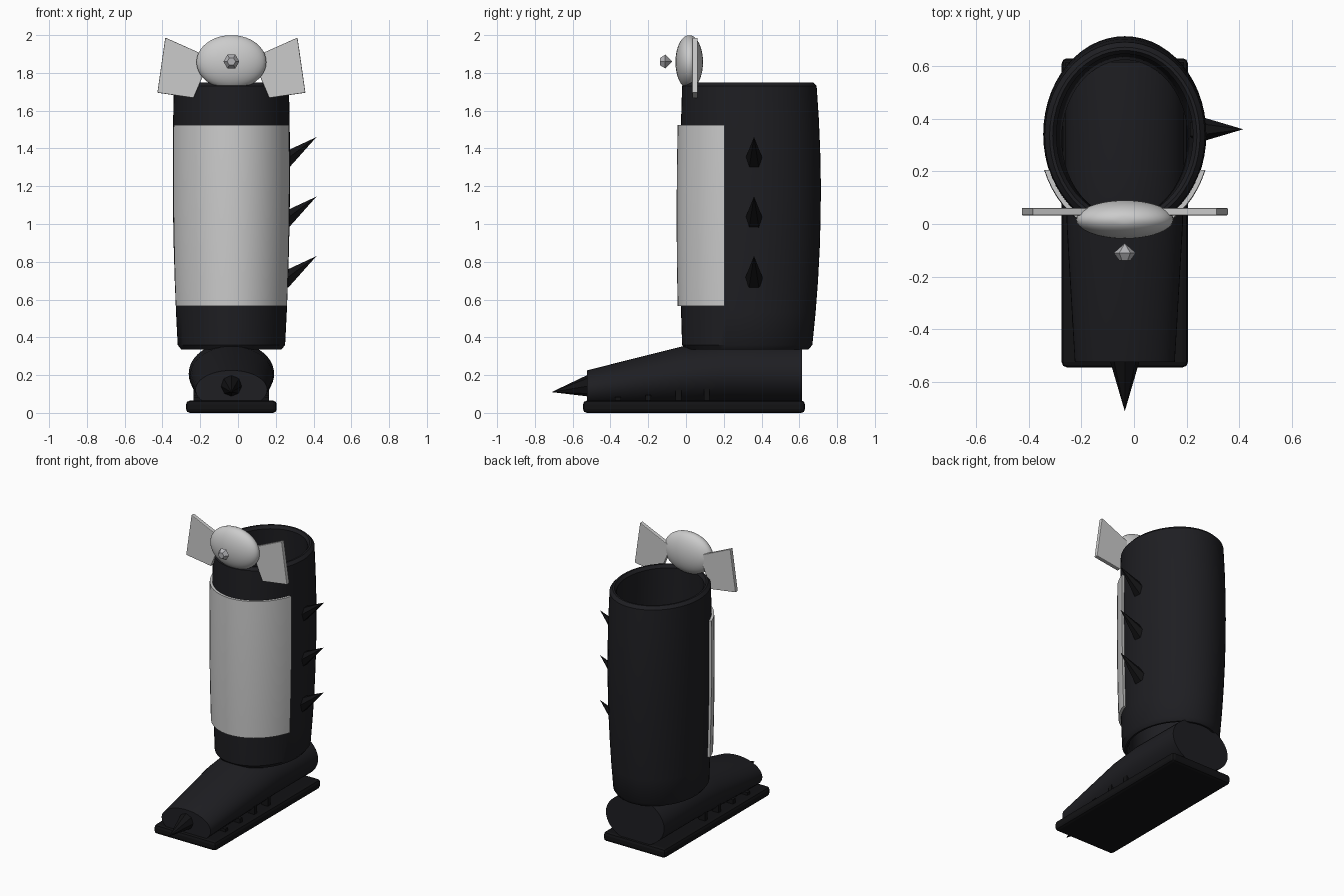
import bpy, bmesh, math
from mathutils import Vector

if "Cube" in bpy.data.objects:
    bpy.data.objects.remove(bpy.data.objects["Cube"])

CX = -0.035  # centre line of the boot


def material(name, c):
    m = bpy.data.materials.new(name)
    m.diffuse_color = (*c, 1)
    m.use_nodes = True
    m.node_tree.nodes["Principled BSDF"].inputs["Base Color"].default_value = m.diffuse_color
    return m


BLACK = material("black_leather", (0.013, 0.013, 0.016))
SOLE = material("black_rubber", (0.006, 0.006, 0.007))
GREY = material("pale_grey", (0.72, 0.72, 0.74))
WHITE = material("white", (0.85, 0.85, 0.86))
GEM = material("gem_grey", (0.45, 0.45, 0.47))


def make(name, verts, faces, mat, smooth=True, bevel=0):
    bm = bmesh.new()
    vs = [bm.verts.new(v) for v in verts]
    for f in faces:
        bm.faces.new([vs[i] for i in f])
    bmesh.ops.recalc_face_normals(bm, faces=bm.faces)
    me = bpy.data.meshes.new(name)
    bm.to_mesh(me)
    bm.free()
    ob = bpy.data.objects.new(name, me)
    bpy.context.collection.objects.link(ob)
    me.materials.append(mat)
    if bevel:
        b = ob.modifiers.new("bevel", 'BEVEL')
        b.width, b.segments = bevel, 2
    if smooth:
        bpy.ops.object.select_all(action='DESELECT')
        ob.select_set(True)
        bpy.context.view_layer.objects.active = ob
        bpy.ops.object.shade_smooth_by_angle(angle=math.radians(35))
    return ob


def loft(name, rings, mat, closed=False, caps=False, **kw):
    n, m = len(rings[0]), len(rings)
    verts = [p for r in rings for p in r]
    faces = []
    for i in range(m if closed else m - 1):
        a, b = i * n, ((i + 1) % m) * n
        faces += [(a + j, a + (j + 1) % n, b + (j + 1) % n, b + j) for j in range(n)]
    if caps:
        faces += [tuple(range(n)), tuple(range((m - 1) * n, m * n))]
    return make(name, verts, faces, mat, **kw)


def box(name, x0, x1, y0, y1, z0, z1, mat, bevel=0):
    rings = [[(x0, y0, z), (x1, y0, z), (x1, y1, z), (x0, y1, z)] for z in (z0, z1)]
    return loft(name, rings, mat, caps=True, smooth=False, bevel=bevel)


def spike(name, base, tip, r, mat, n=6):
    base, tip = Vector(base), Vector(tip)
    q = (tip - base).to_track_quat('Z', 'Y')
    pts = [base + q @ Vector((r * math.cos(2 * math.pi * i / n), r * math.sin(2 * math.pi * i / n), 0))
           for i in range(n)] + [tip]
    make(name, pts, [(i, (i + 1) % n, n) for i in range(n)] + [tuple(range(n))], mat, smooth=False)


def shaft_size(z):
    # half width, half depth and y centre of the bulging shaft at height z
    t = (z - 0.335) / 1.415
    w = ((t - .6) * (t - 1) / .6, t * (t - 1) / -.24, t * (t - .6) / .4)
    return [sum(a * b for a, b in zip(w, c))
            for c in ((.283, .31, .304), (.343, .373, .355), (.323, .341, .335))]


# Shaft: open oval tube with softened rims
def shaft_ring(z, off, n=56):
    rx, ry, cy = shaft_size(z)
    return [(CX + (rx + off) * math.cos(2 * math.pi * i / n),
             cy + (ry + off) * math.sin(2 * math.pi * i / n), z) for i in range(n)]


levels = [.36 + 1.37 * i / 8 for i in range(9)]
profile = ([(.335, -.018)] + [(z, 0) for z in levels] + [(1.75, -.018), (1.75, -.03)]
           + [(z, -.045) for z in reversed(levels)] + [(.335, -.03)])
loft("boot_shaft", [shaft_ring(z, o) for z, o in profile], BLACK, closed=True)

# Front panel wrapped around the shaft
rings, cols = [], 24
for k in range(9):
    z = .565 + .96 * k / 8
    rx, ry, cy = shaft_size(z)
    ring = []
    for off, order in ((.017, range(cols + 1)), (-.008, range(cols, -1, -1))):
        half = math.acos((cy - .205) / (ry + off))
        for i in order:
            a = half * (2 * i / cols - 1)
            ring.append((CX + (rx + off) * math.sin(a), cy - (ry + off) * math.cos(a), z))
    rings.append(ring)
loft("front_panel", rings, GREY, caps=True)

# Foot: elliptical sections from toe to heel (y, half width, bottom, top)
rings = []
for y, a, z0, z1 in ((-.525, .19, .02, .225), (-.02, .22, .03, .352),
                     (.2, .226, .04, .375), (.615, .226, .04, .37)):
    rings.append([(CX + a * math.cos(t * math.pi / 24), y,
                   (z0 + z1) / 2 + (z1 - z0) / 2 * math.sin(t * math.pi / 24)) for t in range(48)])
loft("foot", rings, BLACK, caps=True)

# Sole, side studs and toe spike
box("sole", CX - .24, CX + .24, -.545, .63, 0, .065, SOLE, bevel=.02)
for s in (-1, 1):
    for k, (y, h) in enumerate(((-.36, .025), (-.2, .035), (-.04, .065), (.11, .08))):
        x0, x1 = sorted((CX + s * .15, CX + s * .2))
        box(f"side_stud_{k}_{'left' if s < 0 else 'right'}", x0, x1, y - .015, y + .015, .06, .06 + h, SOLE)
spike("toe_spike", (CX, -.5, .145), (CX, -.712, .11), .062, SOLE, 8)

# Spikes on the right side of the shaft
for k in range(3):
    z = .83 + .315 * k
    spike(f"side_spike_{k}", (.24, .36, z - .13), (.415, .36, z), .052, SOLE)

# Bow: rounded knot and two flared wings
n = 40
rings = []
for k in range(1, 20):
    p = math.pi * k / 20
    rings.append([(CX + .185 * math.sin(p) * math.cos(2 * math.pi * i / n),
                   .017 + .073 * math.sin(p) * math.sin(2 * math.pi * i / n),
                   1.857 - .143 * math.cos(p)) for i in range(n)])
loft("bow_knot", rings, WHITE, caps=True)
outline = ((.35, 1.987), (.392, 1.695), (.2, 1.667), (.11, 1.88))
for s, side in ((-1, "left"), (1, "right")):
    loft("bow_wing_" + side, [[(CX + s * x, y, z) for x, z in outline] for y in (.033, .061)],
         GREY, caps=True, smooth=False, bevel=.004)

# Hexagonal gem in front of the bow
rings = [[(CX + r * math.cos(i * math.pi / 3), y, 1.86 + r * math.sin(i * math.pi / 3)) for i in range(6)]
         for y, r in ((-.138, .022), (-.11, .042), (-.075, .002))]
loft("bow_gem", rings, GEM, caps=True, smooth=False)
